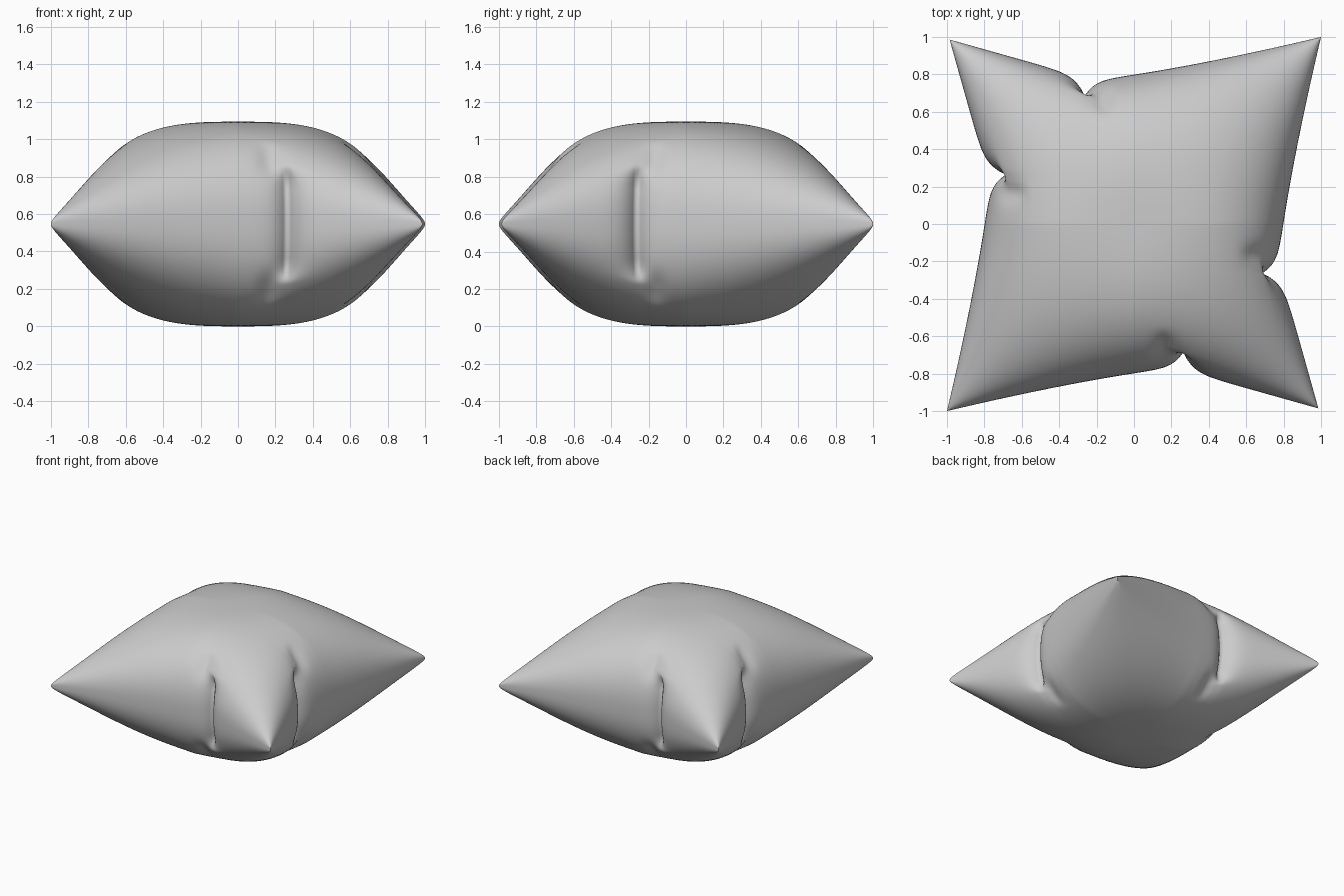
import bpy, bmesh, math

if "Cube" in bpy.data.objects:
    bpy.data.objects.remove(bpy.data.objects["Cube"])

N = 140          # grid divisions per panel
H = 0.547        # half thickness
TUCK = -0.265    # where each side is tucked in


def smooth(a, b, t):
    t = min(max((t - a) / (b - a), 0), 1)
    return t * t * (3 - 2 * t)


def bow(u, v):
    """Scale that makes the side facing along u bow inward, deepest at its tuck."""
    even = (math.sqrt(v * v + 0.04) - 0.2) / (math.sqrt(1.04) - 0.2)
    d = (v if u > 0 else -v) - TUCK
    if d > 0:
        rim = 0.775 + 0.225 * (d / (1 - TUCK)) ** 1.3
    else:
        rim = 0.79 + 0.21 * (-d / (1 + TUCK)) - 0.015 * math.exp(d / 0.05)
    w = u ** 4
    return (0.79 + 0.21 * even) * (1 - w) + rim * w


def pinch(u, v):
    """Inward pull of the tuck in the side facing along u."""
    a = abs(u)
    d = (v if u > 0 else -v) - TUCK
    crease = 0.085 * math.exp(-abs(d) / 0.05) * smooth(0.87, 0.97, a)
    # soft wrinkle towards the middle where the tuck fades out
    wrinkle = 0.03 * math.exp(-((d - 0.09) / 0.06) ** 2) * smooth(0.68, 0.85, a) * (1 - smooth(0.87, 0.97, a))
    return crease + wrinkle


def cushion_point(u, v, sign):
    x = u * bow(u, v) - math.copysign(pinch(u, v), u)
    y = v * bow(v, u) - math.copysign(pinch(v, u), v)
    k = 0.993 + 0.007 * u * v
    fill = max((1 - abs(u) ** 3) * (1 - abs(v) ** 3), 0)
    corner = abs(u * v)
    z = H * fill ** 0.42 * (1 - 0.5 * corner ** 1.3) + 0.03 * corner ** 4 * fill ** 0.15
    return x * k, y * k, H + sign * z


# two panels sewn together along the rim
bm = bmesh.new()
steps = [math.sin(math.pi / 2 * (2 * i / N - 1)) for i in range(N + 1)]
for sign in (1, -1):
    rows = [[bm.verts.new(cushion_point(u, v, sign)) for u in steps] for v in steps]
    for j in range(N):
        for i in range(N):
            bm.faces.new((rows[j][i], rows[j][i + 1], rows[j + 1][i + 1], rows[j + 1][i]))
bmesh.ops.remove_doubles(bm, verts=bm.verts, dist=1e-5)
bmesh.ops.recalc_face_normals(bm, faces=bm.faces)
for f in bm.faces:
    f.smooth = True

mesh = bpy.data.meshes.new("cushion")
bm.to_mesh(mesh)
bm.free()
cushion = bpy.data.objects.new("cushion", mesh)
bpy.context.collection.objects.link(cushion)
